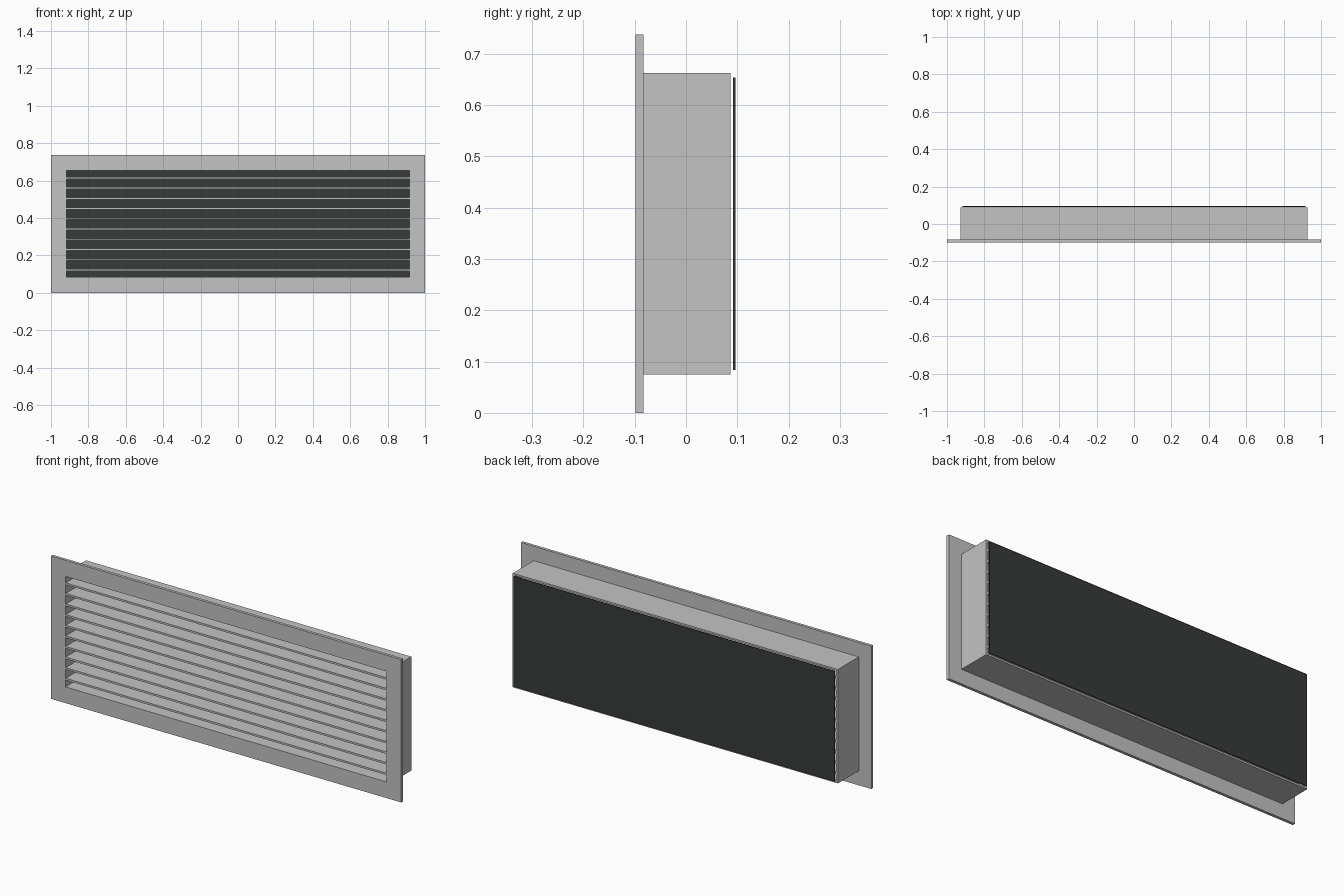
import bpy, bmesh

if "Cube" in bpy.data.objects:
    bpy.data.objects.remove(bpy.data.objects["Cube"])


def material(name, rgb):
    m = bpy.data.materials.new(name)
    m.diffuse_color = (*rgb, 1)
    m.use_nodes = True
    m.node_tree.nodes["Principled BSDF"].inputs["Base Color"].default_value = m.diffuse_color
    return m


GREY = material("light grey metal", (0.54, 0.55, 0.54))
DARK = material("dark backing", (0.037, 0.044, 0.042))
MID_Z = 0.3685


def finish(name, bm, mat):
    bmesh.ops.recalc_face_normals(bm, faces=bm.faces)
    mesh = bpy.data.meshes.new(name)
    bm.to_mesh(mesh)
    bm.free()
    mesh.materials.append(mat)
    obj = bpy.data.objects.new(name, mesh)
    bpy.context.collection.objects.link(obj)


def box(name, hx, y0, y1, z, hz, mat):
    bm = bmesh.new()
    bmesh.ops.create_cube(bm, size=2)
    for v in bm.verts:
        v.co = (v.co.x * hx, y0 if v.co.y < 0 else y1, z + v.co.z * hz)
    finish(name, bm, mat)


def ring(name, outer, inner, y0, y1, mat):
    """Rectangular tube along y, from half sizes (x, z)."""
    bm = bmesh.new()
    loops = []
    for (hx, hz), y in ((outer, y0), (outer, y1), (inner, y1), (inner, y0)):
        loops.append([bm.verts.new((sx * hx, y, MID_Z + sz * hz))
                      for sx, sz in ((-1, -1), (1, -1), (1, 1), (-1, 1))])
    for k in range(4):
        a, b = loops[k], loops[(k + 1) % 4]
        for i in range(4):
            j = (i + 1) % 4
            bm.faces.new((a[i], a[j], b[j], b[i]))
    finish(name, bm, mat)


OPENING = (0.916, 0.285)

# Front flange and the sleeve behind it
ring("front_frame", (1.0, MID_Z), OPENING, -0.098, -0.083, GREY)
ring("rear_sleeve", (0.928, 0.294), OPENING, -0.083, 0.087, GREY)

# Horizontal louvre blades
for i in range(10):
    box(f"louvre_blade_{i + 1}", OPENING[0], -0.096, 0.085,
        MID_Z + (i - 4.5) * 0.0547, 0.005, GREY)

# Thin dark panel just behind the sleeve
box("back_panel", 0.916, 0.092, 0.096, MID_Z, 0.285, DARK)
